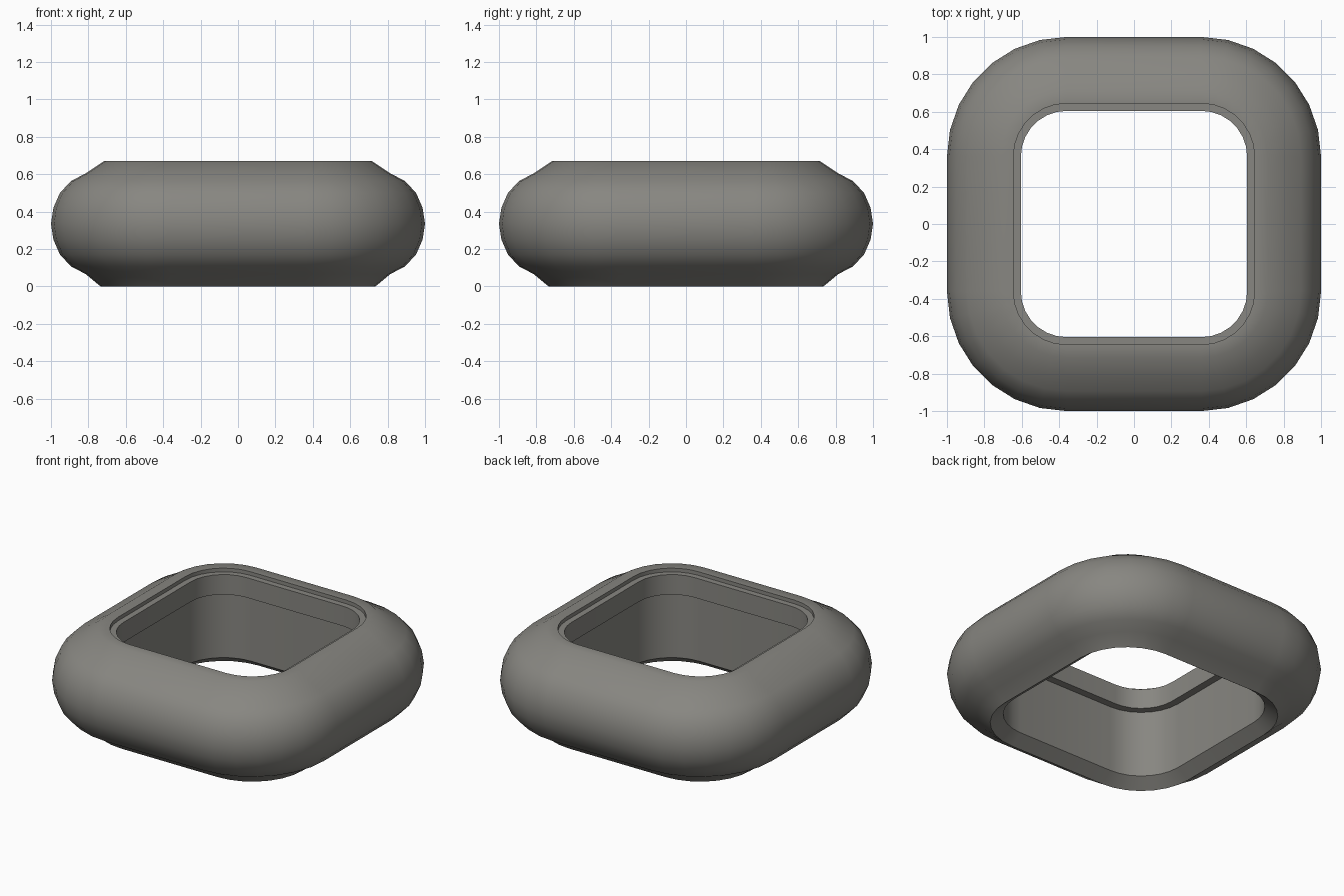
import bpy, bmesh, math

if "Cube" in bpy.data.objects:
    bpy.data.objects.remove(bpy.data.objects["Cube"])

CORNER = 0.36   # corner arc centres sit at +-CORNER
SEGS = 7        # faces per rounded corner

# Outer half profile (distance from centre, height), top to middle
outer = [(0.815, 0.604), (0.893, 0.563), (0.952, 0.50), (0.987, 0.42)]
# Full cross-section: top rim, bulging side, bottom bevel, inner wall, lip and ledge
section = ([(0.645, 0.67), (0.715, 0.67)] + outer + [(1.0, 0.335)]
           + [(r, 0.67 - z) for r, z in reversed(outer)]
           + [(0.735, 0.0), (0.655, 0.06), (0.655, 0.51),
              (0.605, 0.51), (0.605, 0.645), (0.645, 0.645)])


def rounded_square(bm, r, z):
    """One horizontal loop of vertices at half-width r."""
    verts = []
    for q in range(4):
        mid = math.radians(45 + 90 * q)
        cx = CORNER * math.sqrt(2) * math.cos(mid)
        cy = CORNER * math.sqrt(2) * math.sin(mid)
        for i in range(SEGS + 1):
            a = math.radians(90 * q + 90 * i / SEGS)
            verts.append(bm.verts.new((cx + (r - CORNER) * math.cos(a),
                                       cy + (r - CORNER) * math.sin(a), z)))
    return verts


# Rounded square ring: cross-section lofted around the square path
bm = bmesh.new()
loops = [rounded_square(bm, r, z) for r, z in section]
for k, a in enumerate(loops):
    b = loops[(k + 1) % len(loops)]
    for i in range(len(a)):
        j = (i + 1) % len(a)
        bm.faces.new((a[i], a[j], b[j], b[i]))
bmesh.ops.recalc_face_normals(bm, faces=bm.faces)
mesh = bpy.data.meshes.new("square_ring")
bm.to_mesh(mesh)
bm.free()
ring = bpy.data.objects.new("square_ring", mesh)
bpy.context.collection.objects.link(ring)

# Dark warm grey
mat = bpy.data.materials.new("dark_grey")
mat.diffuse_color = (0.245, 0.24, 0.22, 1)
mat.use_nodes = True
mat.node_tree.nodes["Principled BSDF"].inputs["Base Color"].default_value = mat.diffuse_color
mesh.materials.append(mat)

# Smooth body with crisp rim, lip and bottom edges
bpy.context.view_layer.objects.active = ring
ring.select_set(True)
bpy.ops.object.shade_smooth_by_angle(angle=math.radians(42))
